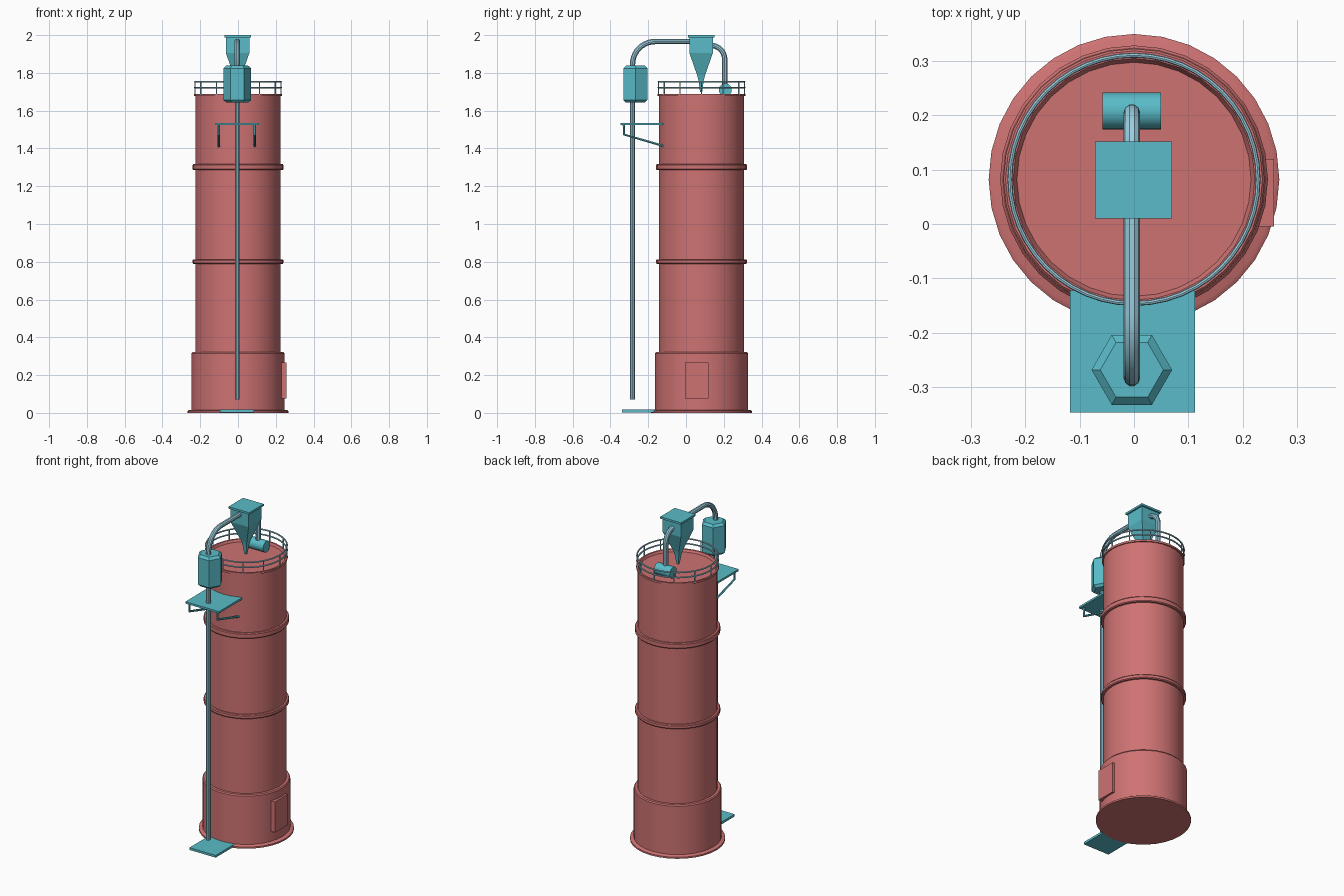
import bpy, bmesh, math
from mathutils import Vector, Matrix

if "Cube" in bpy.data.objects:
    bpy.data.objects.remove(bpy.data.objects["Cube"])

CY = 0.082      # tower axis in y
PX = -0.004     # pipework axis in x


def material(name, rgb):
    m = bpy.data.materials.new(name)
    m.diffuse_color = (*rgb, 1)
    m.use_nodes = True
    m.node_tree.nodes["Principled BSDF"].inputs["Base Color"].default_value = m.diffuse_color
    return m


RED = material("red_steel", (0.62, 0.17, 0.17))
TEAL = material("teal_steel", (0.10, 0.50, 0.58))
BLUE = material("pale_blue_pipe", (0.33, 0.62, 0.74))


def finish(ob, mat, smooth=True):
    ob.data.materials.clear()
    ob.data.materials.append(mat)
    bpy.ops.object.select_all(action='DESELECT')
    ob.select_set(True)
    bpy.context.view_layer.objects.active = ob
    if smooth:
        bpy.ops.object.shade_smooth_by_angle(angle=math.radians(35))
    return ob


def from_bmesh(name, bm, mat, smooth=True):
    bmesh.ops.recalc_face_normals(bm, faces=bm.faces)
    me = bpy.data.meshes.new(name)
    bm.to_mesh(me)
    bm.free()
    ob = bpy.data.objects.new(name, me)
    bpy.context.collection.objects.link(ob)
    return finish(ob, mat, smooth)


def lathe(name, profile, mat, n=32, at=(0, CY), turn=0.0, smooth=True):
    """Revolve (radius, z) points, capping both ends."""
    bm = bmesh.new()
    rings = []
    for r, z in profile:
        rings.append([bm.verts.new((at[0] + r * math.cos(turn + math.tau * i / n),
                                    at[1] + r * math.sin(turn + math.tau * i / n), z))
                      for i in range(n)])
    for a, b in zip(rings, rings[1:]):
        for i in range(n):
            j = (i + 1) % n
            bm.faces.new((a[i], a[j], b[j], b[i]))
    bm.faces.new(rings[0])
    bm.faces.new(rings[-1])
    return from_bmesh(name, bm, mat, smooth)


def box(name, x, y, z, mat):
    bm = bmesh.new()
    size = [b - a for a, b in (x, y, z)]
    mid = [(a + b) / 2 for a, b in (x, y, z)]
    bmesh.ops.create_cube(bm, size=1, matrix=Matrix.Translation(mid) @ Matrix.Diagonal((*size, 1)))
    return from_bmesh(name, bm, mat, False)


def rounded(points, radius, steps=10):
    """Round the right-angle corners of a polyline."""
    pts = [Vector(p) for p in points]
    out = [pts[0]]
    for a, p, b in zip(pts, pts[1:], pts[2:]):
        u, v = (a - p).normalized(), (b - p).normalized()
        c = p + (u + v) * radius
        for i in range(steps + 1):
            t = math.pi / 2 * i / steps
            out.append(c - v * radius * math.cos(t) - u * radius * math.sin(t))
    return out + [pts[-1]]


def tube(name, paths, r, mat, closed=False, res=3):
    cu = bpy.data.curves.new(name, 'CURVE')
    cu.dimensions = '3D'
    cu.bevel_depth, cu.bevel_resolution, cu.use_fill_caps = r, res, True
    for path in paths:
        sp = cu.splines.new('POLY')
        sp.points.add(len(path) - 1)
        for q, p in zip(sp.points, path):
            q.co = (*p, 1)
        sp.use_cyclic_u = closed
    ob = bpy.data.objects.new(name, cu)
    bpy.context.collection.objects.link(ob)
    bpy.ops.object.select_all(action='DESELECT')
    ob.select_set(True)
    bpy.context.view_layer.objects.active = ob
    bpy.ops.object.convert(target='MESH')
    ob = bpy.context.view_layer.objects.active
    ob.name = name
    return finish(ob, mat)


def circle(r, z, n=48):
    return [(r * math.cos(math.tau * i / n), CY + r * math.sin(math.tau * i / n), z) for i in range(n)]


# Tower shell with a shallow recessed roof
lathe("tower_body", [(0.225, 0.25), (0.225, 1.677), (0.232, 1.677), (0.232, 1.689),
                     (0.222, 1.689), (0.215, 1.675), (0.202, 1.675)], RED)
lathe("base_flange", [(0.267, 0), (0.267, 0.01), (0.258, 0.016)], RED)
lathe("base_drum", [(0.246, 0.01), (0.246, 0.315), (0.241, 0.322)], RED)
for name, z0, z1 in (("lower_band", 0.788, 0.813), ("upper_band", 1.285, 1.318)):
    lathe(name, [(0.22, z0), (0.236, z0), (0.24, z0 + 0.005), (0.24, z1 - 0.005),
                 (0.236, z1), (0.22, z1)], RED)
box("access_door", (0.225, 0.257), (-0.005, 0.119), (0.077, 0.267), RED)

# Roof railing
RR = 0.228
tube("railing_rings", [circle(RR, 1.753), circle(RR, 1.722)], 0.0045, BLUE, True, 2)
tube("railing_posts", [[(x, y, 1.68), (x, y, 1.753)] for x, y, _ in circle(RR, 0, 12)],
     0.0035, BLUE, False, 1)

# Ground pad and service platform with its brackets
box("ground_pad", (-0.096, 0.084), (-0.338, -0.155), (0.003, 0.017), TEAL)
box("platform", (-0.118, 0.112), (-0.346, -0.122), (1.524, 1.536), TEAL)
tube("platform_brackets",
     [[(x, -0.329, 1.528), (x, -0.329, 1.474), (x, -0.115, 1.412)] for x in (-0.101, 0.089)],
     0.007, TEAL, False, 1)

# Six-sided filter canister on the riser pipe
lathe("canister", [(0.058, 1.643), (0.074, 1.657), (0.074, 1.824), (0.058, 1.838)],
      TEAL, 6, (PX, -0.268), 0, False)
tube("riser_pipe", [[(PX, -0.283, 0.07), (PX, -0.283, 1.66)]], 0.013, BLUE)
tube("inlet_pipe", [rounded([(PX, -0.283, 1.82), (PX, -0.283, 1.966), (PX, 0.05, 1.966)], 0.12)],
     0.015, BLUE)
tube("outlet_pipe", [rounded([(PX, 0.11, 1.946), (PX, 0.205, 1.946), (PX, 0.205, 1.71)], 0.075)],
     0.015, BLUE)

# Square hopper with a tapered spout
s = math.sqrt(2)
lathe("hopper", [(0.062 * s, 1.99), (0.062 * s, 1.905), (0.02 * s, 1.785), (0.014 * s, 1.76),
                 (0.006 * s, 1.70)], TEAL, 4, (-0.002, 0.08), math.pi / 4, False)
box("hopper_lid", (-0.072, 0.070), (0.010, 0.152), (1.988, 2.0), TEAL)

# Blower drum lying on the roof
bm = bmesh.new()
bmesh.ops.create_cone(bm, cap_ends=True, segments=32, radius1=0.034, radius2=0.034, depth=0.108,
                      matrix=Matrix.Translation((PX, 0.208, 1.71)) @ Matrix.Rotation(math.pi / 2, 4, 'Y'))
from_bmesh("blower_drum", bm, TEAL)
